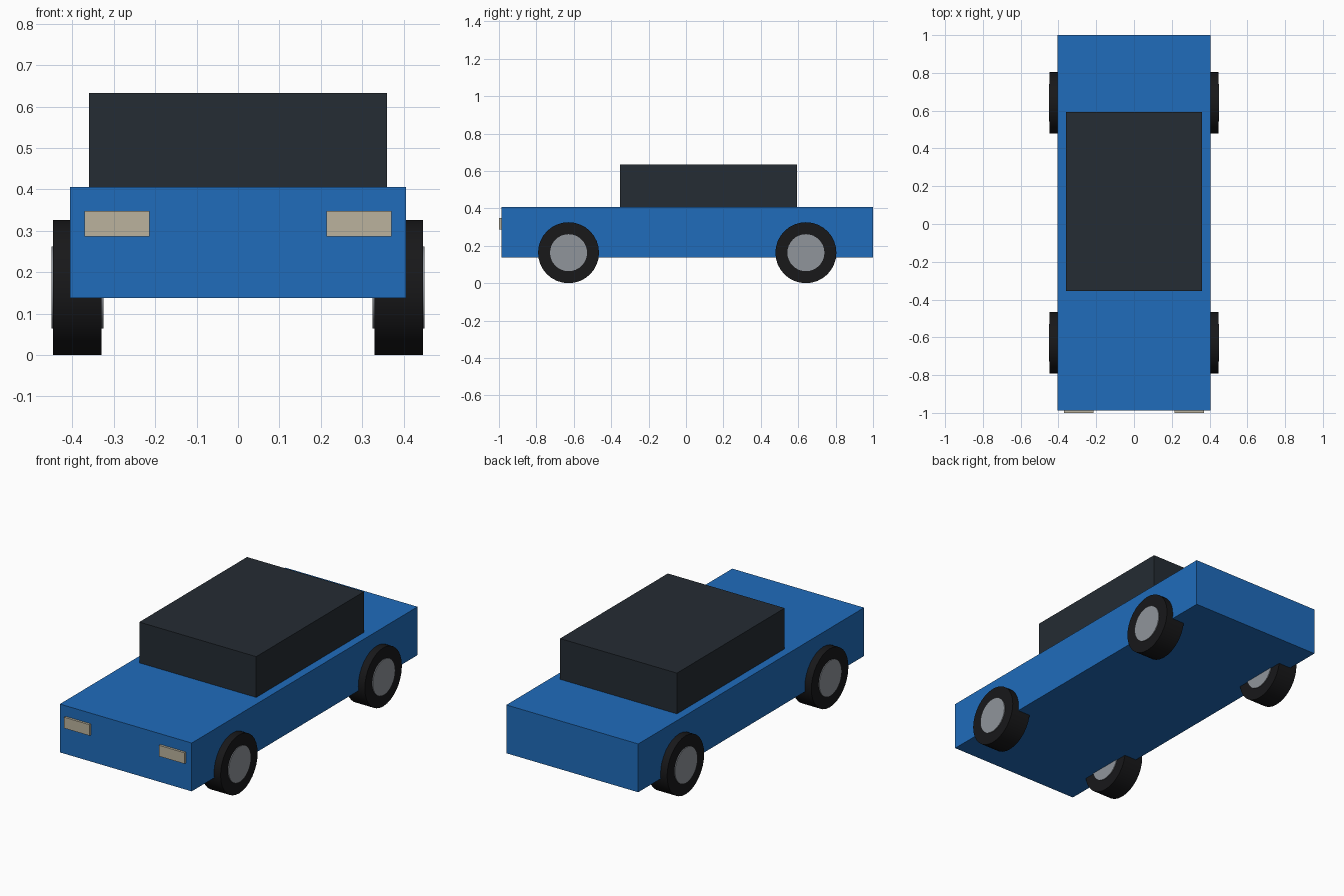
import bpy
from math import pi

if "Cube" in bpy.data.objects:
    bpy.data.objects.remove(bpy.data.objects["Cube"])


def material(name, color):
    mat = bpy.data.materials.new(name)
    mat.diffuse_color = (*color, 1)
    mat.use_nodes = True
    mat.node_tree.nodes["Principled BSDF"].inputs["Base Color"].default_value = mat.diffuse_color
    return mat


blue = material("blue paint", (0.014, 0.15, 0.50))
glass = material("dark glass", (0.018, 0.025, 0.033))
rubber = material("black rubber", (0.009, 0.009, 0.010))
metal = material("grey metal", (0.28, 0.30, 0.33))
lamp = material("cream lamp", (0.50, 0.45, 0.34))


def finish(name, mat):
    obj = bpy.context.object
    obj.name = name
    obj.data.materials.append(mat)
    return obj


def box(name, center, size, mat):
    bpy.ops.mesh.primitive_cube_add(size=1, location=center)
    obj = finish(name, mat)
    obj.scale = size
    bpy.ops.object.transform_apply(location=False, rotation=False, scale=True)
    return obj


def disc(name, center, radius, width, mat):
    # Cylinder with its axle along x
    bpy.ops.mesh.primitive_cylinder_add(vertices=32, radius=radius, depth=width,
                                        location=center, rotation=(0, pi / 2, 0))
    obj = finish(name, mat)
    bpy.ops.object.shade_smooth_by_angle(angle=pi / 6)
    return obj


# Body and cabin
box("body", (0, 0.0065, 0.272), (0.812, 1.987, 0.269), blue)
box("cabin", (0, 0.12, 0.52), (0.72, 0.948, 0.227), glass)

for side, label in ((-1, "left"), (1, "right")):
    # Headlights, half sunk into the nose
    box(f"{label}_headlight", (side * 0.292, -0.987, 0.317), (0.157, 0.026, 0.061), lamp)
    # Tyres with hubs running right through them
    for y, end in ((-0.628, "front"), (0.641, "rear")):
        center = (side * 0.388, y, 0.163)
        disc(f"{end}_{label}_tyre", center, 0.163, 0.117, rubber)
        disc(f"{end}_{label}_hub", center, 0.099, 0.126, metal)
